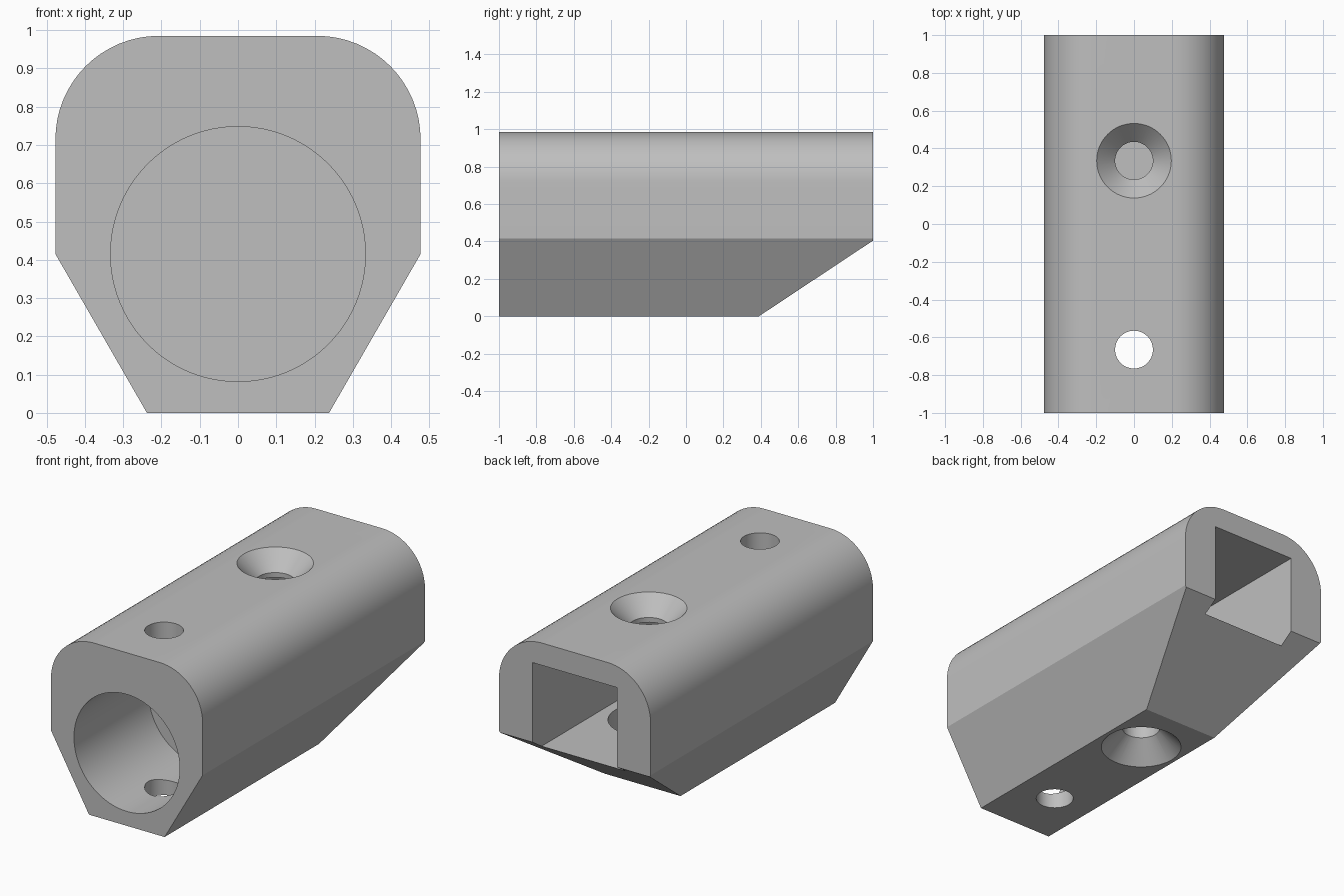
import bpy, bmesh, math
from mathutils import Matrix, Vector

old = bpy.data.objects.get("Cube")
if old:
    bpy.data.objects.remove(old, do_unlink=True)

grey = bpy.data.materials.new("plain grey")
grey.use_nodes = True
colour = (0.52, 0.52, 0.52, 1)
grey.diffuse_color = colour
grey.node_tree.nodes["Principled BSDF"].inputs["Base Color"].default_value = colour


def make_object(name, bm):
    bmesh.ops.recalc_face_normals(bm, faces=bm.faces)
    mesh = bpy.data.meshes.new(name)
    bm.to_mesh(mesh)
    bm.free()
    mesh.materials.append(grey)
    obj = bpy.data.objects.new(name, mesh)
    bpy.context.collection.objects.link(obj)
    return obj


def extrude_profile(name, points, direction):
    bm = bmesh.new()
    face = bm.faces.new([bm.verts.new(p) for p in points])
    grown = bmesh.ops.extrude_face_region(bm, geom=[face])
    verts = [g for g in grown["geom"] if isinstance(g, bmesh.types.BMVert)]
    bmesh.ops.translate(bm, verts=verts, vec=direction)
    return make_object(name, bm)


def box(name, low, high):
    low, high = Vector(low), Vector(high)
    size = high - low
    bm = bmesh.new()
    place = Matrix.Translation((low + high) / 2) @ Matrix.Diagonal((*size, 1))
    bmesh.ops.create_cube(bm, size=1, matrix=place)
    return make_object(name, bm)


def cone(name, start, end, r_start, r_end, segments=64):
    start, end = Vector(start), Vector(end)
    axis = end - start
    turn = axis.to_track_quat("Z", "Y").to_matrix().to_4x4()
    bm = bmesh.new()
    bmesh.ops.create_cone(bm, cap_ends=True, segments=segments,
                          radius1=r_start, radius2=r_end, depth=axis.length,
                          matrix=Matrix.Translation((start + end) / 2) @ turn)
    return make_object(name, bm)


# Housing: tapered below, rounded shoulders above
half, foot, waist, top, radius = 0.477, 0.238, 0.415, 0.985, 0.27
right = [(foot, 0), (half, waist)]
for i in range(17):
    a = math.pi / 2 * i / 16
    right.append((half - radius + radius * math.cos(a),
                  top - radius + radius * math.sin(a)))
outline = right + [(-x, z) for x, z in reversed(right)]
housing = extrude_profile("housing", [(x, -1, z) for x, z in outline], (0, 2, 0))

# Cutters: sloped rear underside, round front socket, square rear socket
hole = 0.1
cutters = [
    extrude_profile("slope_cutter",
                    [(-1, 0.39 - 0.302, -0.2), (-1, 1.302, 0.605), (-1, 1.302, -0.2)],
                    (2, 0, 0)),
    cone("front_socket_cutter", (0, -1.1, 0.415), (0, -0.33, 0.415), 0.333, 0.333, 96),
    box("rear_socket_cutter", (-0.267, -0.13, 0.35), (0.267, 1.1, 0.858)),
    # Cross hole through the front socket
    cone("cross_hole_cutter", (0, -0.665, -0.1), (0, -0.665, 1.1), hole, hole),
    # Countersunk hole in the roof and round pocket in the floor below it
    cone("roof_hole_cutter", (0, 0.335, 0.7), (0, 0.335, 1.1), hole, hole),
    cone("roof_countersink_cutter", (0, 0.335, 0.885), (0, 0.335, 1.085), hole, 0.295),
    cone("floor_pocket_cutter", (0, 0.335, 0.2), (0, 0.335, 0.5), 0.21, 0.21),
    # Countersunk hole in the underside
    cone("floor_hole_cutter", (0, 0.06, -0.1), (0, 0.06, 0.5), hole, hole),
    cone("floor_countersink_cutter", (0, 0.06, 0.115), (0, 0.06, -0.1), hole, 0.315),
]

for cutter in cutters:
    mod = housing.modifiers.new(cutter.name, "BOOLEAN")
    mod.operation = "DIFFERENCE"
    mod.solver = "EXACT"
    mod.object = cutter

# Bake the cuts, then drop the cutters
bpy.context.view_layer.update()
graph = bpy.context.evaluated_depsgraph_get()
baked = bpy.data.meshes.new_from_object(housing.evaluated_get(graph))
housing.modifiers.clear()
housing.data = baked
baked.materials.clear()
baked.materials.append(grey)
baked.polygons.foreach_set("material_index", [0] * len(baked.polygons))
for cutter in cutters:
    bpy.data.objects.remove(cutter, do_unlink=True)

bpy.ops.object.select_all(action="DESELECT")
housing.select_set(True)
bpy.context.view_layer.objects.active = housing
bpy.ops.object.shade_smooth_by_angle(angle=math.radians(25))
